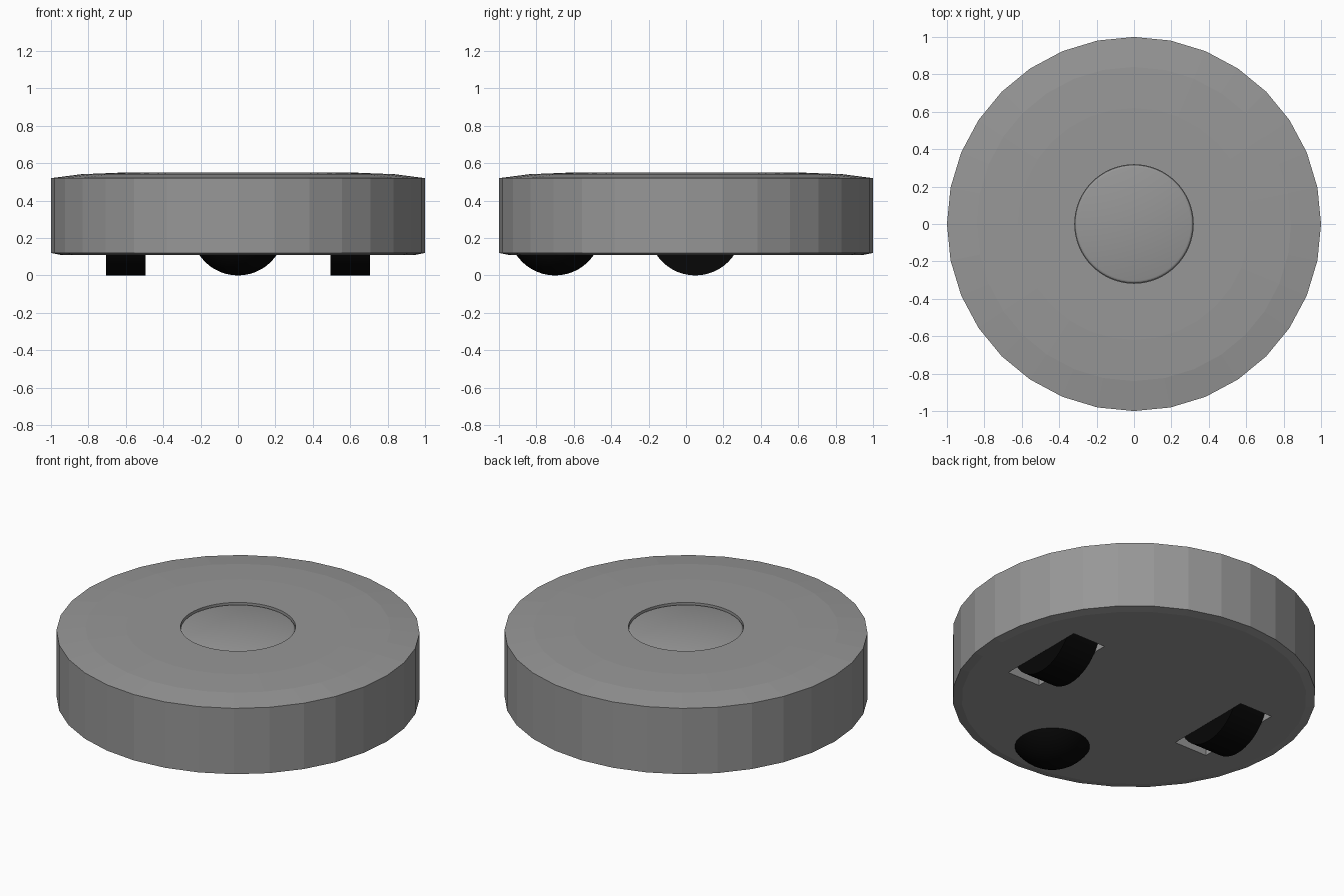
import bpy, bmesh, math
from mathutils import Matrix

if "Cube" in bpy.data.objects:
    bpy.data.objects.remove(bpy.data.objects["Cube"])

GREY = ("grey_plastic", 0.31)
BLACK = ("black_rubber", 0.002)


def make(name, bm, paint=GREY):
    bmesh.ops.recalc_face_normals(bm, faces=bm.faces[:])
    me = bpy.data.meshes.new(name)
    bm.to_mesh(me)
    bm.free()
    ob = bpy.data.objects.new(name, me)
    bpy.context.collection.objects.link(ob)
    label, v = paint
    mat = bpy.data.materials.get(label) or bpy.data.materials.new(label)
    mat.diffuse_color = (v, v, v, 1)
    mat.use_nodes = True
    mat.node_tree.nodes["Principled BSDF"].inputs["Base Color"].default_value = mat.diffuse_color
    me.materials.append(mat)
    return ob


def lathe(name, profile, seg):
    """Closed solid turned around z from (radius, height) points, bottom to top."""
    bm = bmesh.new()
    rings = [[bm.verts.new((r * math.cos(2 * math.pi * i / seg),
                            r * math.sin(2 * math.pi * i / seg), z))
              for i in range(seg)] for r, z in profile]
    for a, b in zip(rings, rings[1:]):
        for i in range(seg):
            j = (i + 1) % seg
            bm.faces.new((a[i], a[j], b[j], b[i]))
    bm.faces.new(rings[0][::-1])
    bm.faces.new(rings[-1])
    return make(name, bm)


def box(name, center, size):
    bm = bmesh.new()
    bmesh.ops.create_cube(bm, size=1, matrix=Matrix.Translation(center) @ Matrix.Diagonal((*size, 1)))
    return make(name, bm)


def cut(target, cutter):
    cutter.hide_render = True
    mod = target.modifiers.new(cutter.name, 'BOOLEAN')
    mod.operation = 'DIFFERENCE'
    mod.solver = 'EXACT'
    mod.object = cutter
    bpy.context.view_layer.objects.active = target
    bpy.ops.object.modifier_apply(modifier=mod.name)
    bpy.data.objects.remove(cutter)


def smooth(ob, angle=35):
    bpy.ops.object.select_all(action='DESELECT')
    ob.select_set(True)
    bpy.context.view_layer.objects.active = ob
    bpy.ops.object.shade_smooth_by_angle(angle=math.radians(angle))


# Faceted disc body with a slightly domed top
body = lathe("body", [(0.95, 0.11), (1.0, 0.12), (1.0, 0.52), (0.84, 0.541), (0.62, 0.55)], 32)

# Recess and the round-edged button filling it
cut(body, lathe("button_recess", [(0.317, 0.53), (0.317, 0.6)], 64))
smooth(lathe("button", [(0.316, 0.525), (0.315, 0.534), (0.311, 0.538), (0.303, 0.541)], 64), 50)

# Drive wheels in rectangular wells
for side, label in ((-1, "left"), (1, "right")):
    cut(body, box(label + "_well", (side * 0.6, 0.05, 0.25), (0.22, 0.56, 0.52)))
    bm = bmesh.new()
    bmesh.ops.create_cone(bm, cap_ends=True, segments=48, radius1=0.25, radius2=0.25, depth=0.21,
                          matrix=Matrix.Translation((side * 0.6, 0.05, 0.25)) @ Matrix.Rotation(math.pi / 2, 4, 'Y'))
    smooth(make(label + "_wheel", bm, BLACK))

# Front ball caster
bm = bmesh.new()
bmesh.ops.create_uvsphere(bm, u_segments=32, v_segments=24, radius=0.25,
                          matrix=Matrix.Translation((0, -0.7, 0.25)))
smooth(make("front_caster", bm, BLACK))
